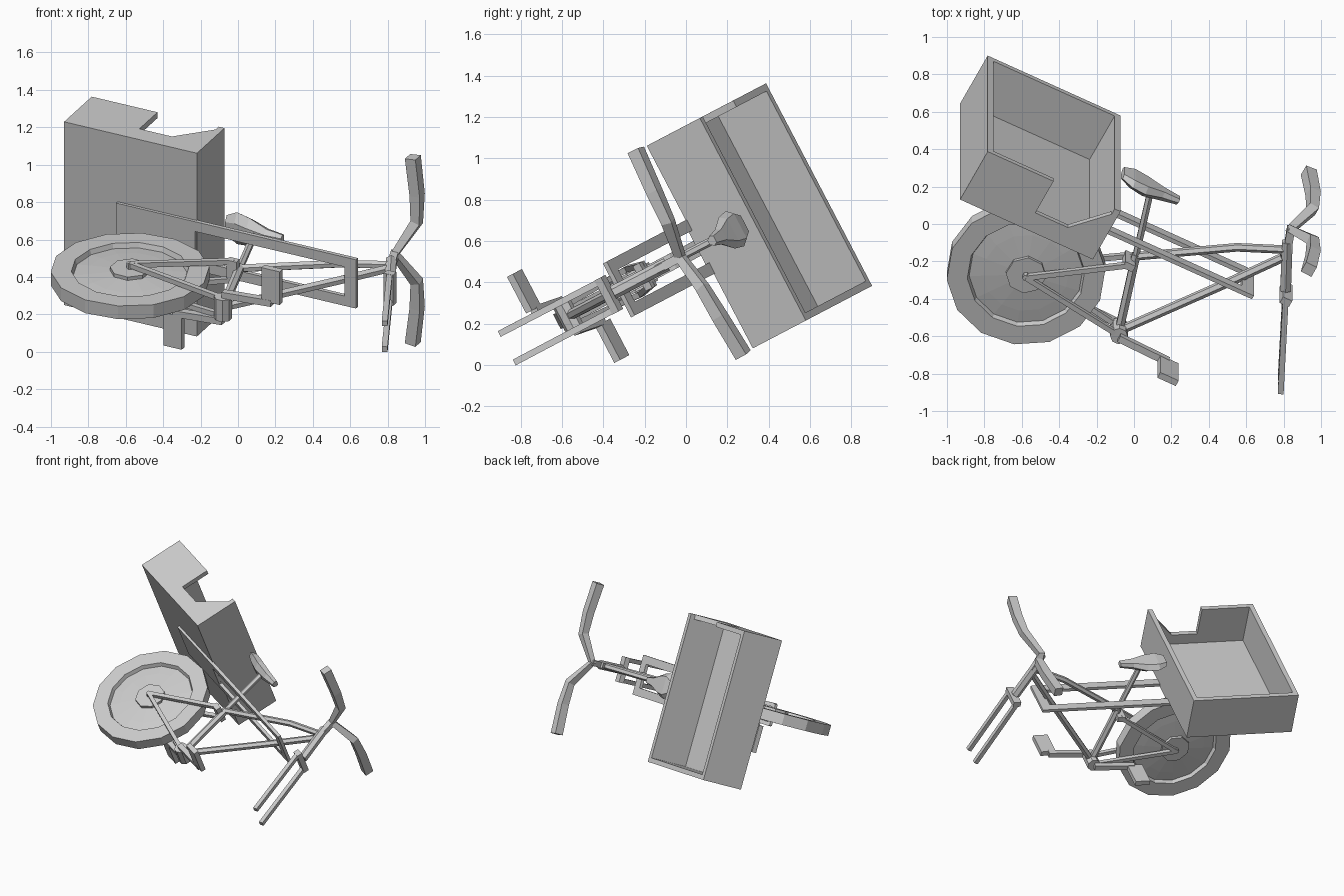
import bpy, bmesh, math
from mathutils import Matrix, Vector

if "Cube" in bpy.data.objects:
    bpy.data.objects.remove(bpy.data.objects["Cube"])

# Bike is modelled upright (x forward, y side, z up), then laid over by M
f = Vector((.891, -.402, -.211))
s = Vector((0, .464, -.886))
u = f.cross(s)
M = Matrix((f, s, u)).transposed().to_4x4()
M.translation = (0, -.2204, .421)


def finish(name, bm):
    bmesh.ops.remove_doubles(bm, verts=bm.verts, dist=1e-5)
    bmesh.ops.recalc_face_normals(bm, faces=bm.faces)
    me = bpy.data.meshes.new(name)
    bm.to_mesh(me)
    bm.free()
    ob = bpy.data.objects.new(name, me)
    ob.matrix_world = M
    bpy.context.collection.objects.link(ob)
    return ob


def block(name, lo, hi):
    bm = bmesh.new()
    bmesh.ops.create_cube(bm, size=1)
    for v in bm.verts:
        v.co = Vector([lo[i] if v.co[i] < 0 else hi[i] for i in range(3)])
    return finish(name, bm)


def prism(name, pts, y0, y1):
    """Extrude an x-z outline along the side axis."""
    bm = bmesh.new()
    face = bm.faces.new([bm.verts.new((x, y0, z)) for x, z in pts])
    ext = bmesh.ops.extrude_face_region(bm, geom=[face])
    for v in ext['geom']:
        if isinstance(v, bmesh.types.BMVert):
            v.co.y = y1
    return finish(name, bm)


def skin(name, rings, closed=False):
    """Join equal-length vertex rings into a surface."""
    bm = bmesh.new()
    vs = [[bm.verts.new(p) for p in r] for r in rings]
    n = len(vs[0])
    for i in range(len(vs) - (0 if closed else 1)):
        a, b = vs[i], vs[(i + 1) % len(vs)]
        for k in range(n):
            bm.faces.new((a[k], a[(k + 1) % n], b[(k + 1) % n], b[k]))
    if not closed:
        bm.faces.new(vs[0])
        bm.faces.new(vs[-1])
    return finish(name, bm)


def tube(name, pts, radii, sides=6):
    """Sweep a polygon along a path in the bike frame."""
    pts = [Vector(p) for p in pts]
    if not isinstance(radii, (list, tuple)):
        radii = [radii] * len(pts)
    rings = []
    for i, p in enumerate(pts):
        d = (pts[min(i + 1, len(pts) - 1)] - pts[max(i - 1, 0)]).normalized()
        ref = Vector((0, 1, 0)) if abs(d.y) < .7 else Vector((0, 0, 1))
        a = d.cross(ref).normalized()
        b = d.cross(a)
        ring = []
        for k in range(sides):
            t = 2 * math.pi * (k + .5) / sides
            ring.append(p + radii[i] * (math.cos(t) * a + math.sin(t) * b))
        rings.append(ring)
    return skin(name, rings)


def lathe(name, prof, cx, cz, n, off):
    rings = []
    for r, y in prof:
        rings.append([(cx + r * math.cos(off + 2 * math.pi * k / n), y,
                       cz + r * math.sin(off + 2 * math.pi * k / n)) for k in range(n)])
    return skin(name, rings)


HUB = (-.498, -.294)
BB = (.108, -.388)

# Rear wheel: tyre ring, dished disc, hub
half = [(.10, .03), (.23, .02), (.305, .012), (.315, .04), (.425, .04)]
prof = half + [(r, -y) for r, y in reversed(half)]
lathe("rear_wheel", prof, *HUB, 14, math.radians(5.5))
lathe("rear_hub", [(.108, -.05), (.108, .05)], *HUB, 8, math.radians(20))
tube("rear_axle", [(HUB[0], -.08, HUB[1]), (HUB[0], .08, HUB[1])], .02)

# Frame tubes
tube("seat_tube", [(BB[0], 0, BB[1]), (-.02, 0, .065)], .026)
tube("seat_post", [(-.01, 0, .03), (-.119, 0, .42)], .02)
tube("top_tube", [(-.02, 0, .05), (.441, 0, .346), (.675, 0, .45)], .023)
tube("down_tube", [(BB[0], 0, BB[1]), (.51, 0, .155), (.685, 0, .40)], .025)
tube("head_tube", [(.79, 0, .235), (.665, 0, .50)], .033)
tube("bottom_bracket", [(BB[0], -.065, BB[1]), (BB[0], .065, BB[1])], .048, 8)
block("stay_bridge", (-.065, -.068, -.01), (-.005, .068, .03))

for side, y in (("left", -1), ("right", 1)):
    tube(side + "_seat_stay", [(HUB[0], y * .07, HUB[1]), (-.03, y * .054, .02)], .02, 4)
    tube(side + "_chain_stay", [(HUB[0], y * .07, HUB[1]), (BB[0], y * .05, BB[1])], .02, 4)
    # Fork blades
    tube(side + "_fork_blade", [(.80, y * .076, .215), (1.03, y * .078, -.294)], .022, 4)
    # Cranks and pedals, opposite phase
    px = BB[0] - y * .294
    tube(side + "_crank", [(BB[0], y * .08, BB[1]), (px, y * .1, BB[1])], .027, 4)
    block(side + "_pedal", (px - .055, y * .105, BB[1] - .018), (px + .055, y * .305, BB[1] + .018))
    # Carrier rails
    block(side + "_carrier_rail", (-.40, y * .088, .172), (.62, y * .147, .195))

block("fork_crown", (.775, -.093, .195), (.83, .093, .235))
block("carrier_front_bar", (.55, -.147, .172), (.62, .147, .195))
block("carrier_plate", (-.82, -.147, .172), (-.345, .147, .195))

# Stem and handlebar
tube("stem", [(.69, 0, .45), (.645, 0, .585)], .03, 4)
bar = [(.74, .18, .652), (.738, .34, .661), (.711, .56, .663)]
path = [(x, -y, z) for x, y, z in reversed(bar)] + [(.648, 0, .575)] + bar
tube("handlebar", path, [.045, .043, .038, .03, .038, .043, .045], 4)

# Saddle: lofted cross-sections, wide rear to narrow nose
rings = []
for x, w, top, bot in ((-.305, .06, .485, .445), (-.24, .096, .49, .425),
                       (-.16, .085, .485, .41), (-.06, .04, .48, .42), (.035, .026, .475, .435)):
    rings.append([(x, -w, (top + bot) / 2), (x, -w * .7, top), (x, w * .7, top),
                  (x, w, (top + bot) / 2), (x, w * .45, bot), (x, -w * .45, bot)])
skin("saddle", rings)

# Cargo box: open top, one side wall with a loading notch
X0, X1, Y, Z0, Z1, T = -1.14, -.343, .553, .189, .514, .035
block("box_floor", (X0, -Y, Z0), (X1, Y, Z0 + .03))
block("box_back_wall", (X0, -Y, Z0), (X0 + T, Y, Z1))
block("box_front_wall", (X1 - T, -Y, Z0), (X1, Y, Z1))
block("box_right_wall", (X0, Y - T, Z0), (X1, Y, Z1))
prism("box_left_wall", [(X0, Z0), (X1, Z0), (X1, Z1), (-.55, .30), (-.745, .30), (-.745, Z1), (X0, Z1)],
      -Y, -Y + T)
